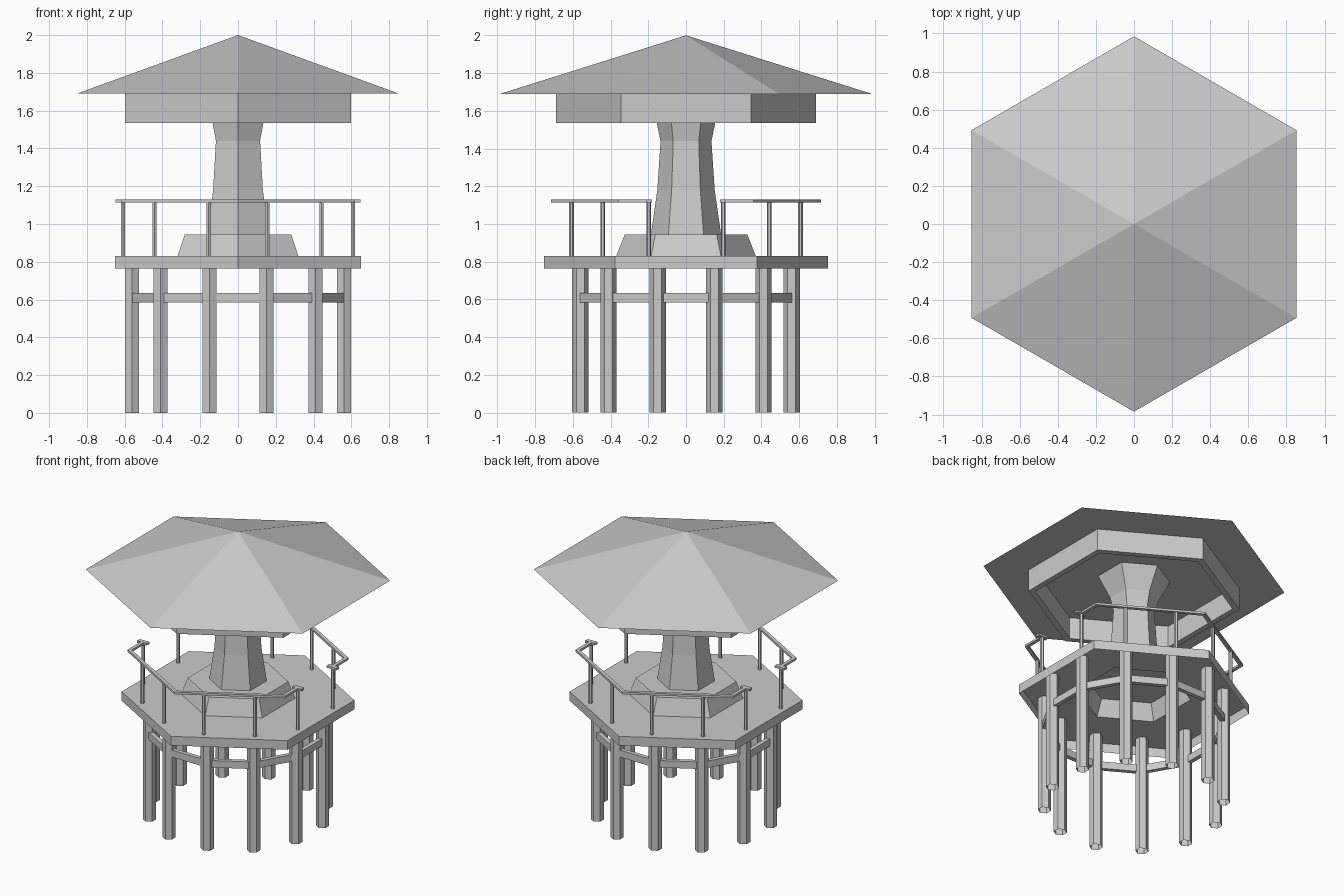
import bpy, bmesh
from math import sin, cos, radians, sqrt
from mathutils import Matrix

if "Cube" in bpy.data.objects:
    bpy.data.objects.remove(bpy.data.objects["Cube"])


def finish(name, bm):
    bmesh.ops.recalc_face_normals(bm, faces=bm.faces)
    me = bpy.data.meshes.new(name)
    bm.to_mesh(me)
    bm.free()
    ob = bpy.data.objects.new(name, me)
    bpy.context.collection.objects.link(ob)
    return ob


def add_lathe(bm, profile, bottom=False, top=False, closed=False, at=(0, 0)):
    """Six-sided lathe of (radius, z) points, corners on the y axis."""
    rings = []
    for r, z in profile:
        n = 6 if r > 0 else 1
        rings.append([bm.verts.new((at[0] + r * cos(radians(30 + 60 * k)),
                                    at[1] + r * sin(radians(30 + 60 * k)), z))
                      for k in range(n)])
    pairs = list(zip(rings, rings[1:]))
    if closed:
        pairs.append((rings[-1], rings[0]))
    for a, b in pairs:
        for k in range(6):
            j = (k + 1) % 6
            if len(b) == 1:
                bm.faces.new((a[k], a[j], b[0]))
            else:
                bm.faces.new((a[k], a[j], b[j], b[k]))
    if bottom:
        bm.faces.new(rings[0])
    if top:
        bm.faces.new(rings[-1])


def lathe(name, profile, **kw):
    bm = bmesh.new()
    add_lathe(bm, profile, **kw)
    return finish(name, bm)


def add_box(bm, center, size, turn=0):
    m = (Matrix.Rotation(turn, 4, 'Z') @ Matrix.Translation(center)
         @ Matrix.Diagonal((*size, 1)))
    bmesh.ops.create_cube(bm, size=1, matrix=m)


# Roof, the hollow band beneath it and the flared centre column
lathe("roof", [(0.985, 1.69), (0, 2.0)], bottom=True)
lathe("roof_band", [(0.69, 1.69), (0.69, 1.535), (0.645, 1.535), (0.645, 1.69)],
      closed=True)
lathe("column", [(0.186, 0.945), (0.152, 1.18), (0.135, 1.44), (0.155, 1.535),
                 (0.235, 1.69)])

# Deck, open underneath, rising into the column plinth
lathe("deck", [(0.753, 0.765), (0.753, 0.83), (0.37, 0.83), (0.325, 0.945)], top=True)

# Twelve stilts, open at the foot, and the braces between them
bm = bmesh.new()
for k in range(12):
    a = radians(15 + 30 * k)
    add_lathe(bm, [(0.043, 0), (0.043, 0.828)], at=(0.58 * cos(a), 0.58 * sin(a)))
finish("stilts", bm)

bm = bmesh.new()
for k in range(12):
    add_box(bm, (0.565, 0, 0.61), (0.03, 0.24, 0.05), radians(30 * k))
finish("braces", bm)

# Front and back railings: mitred handrail, end tabs and balusters
for side, s in (("front", -1), ("back", 1)):
    bm = bmesh.new()
    sections = []
    for px, py in ((-1, 0), (-1, 1), (0, 2), (1, 1), (1, 0)):
        loop = []
        for r, z in ((0.715, 1.115), (0.715, 1.13), (0.687, 1.13), (0.687, 1.115)):
            y = 0.18 if py == 0 else r * py / 2
            loop.append(bm.verts.new((px * r * sqrt(3) / 2, s * y, z)))
        sections.append(loop)
    for a, b in zip(sections, sections[1:]):
        for k in range(4):
            j = (k + 1) % 4
            bm.faces.new((a[k], a[j], b[j], b[k]))
    bm.faces.new(sections[0])
    bm.faces.new(sections[-1])
    for mx in (-1, 1):
        add_box(bm, (mx * 0.61, s * 0.195, 1.1225), (0.075, 0.03, 0.015))
    finish(side + "_handrail", bm)

    bm = bmesh.new()
    for mx in (-1, 1):
        for x, y in ((0.155, 0.607), (0.442, 0.442), (0.608, 0.197)):
            add_lathe(bm, [(0.0125, 0.83), (0.0125, 1.118)], at=(mx * x, s * y))
    finish(side + "_balusters", bm)
